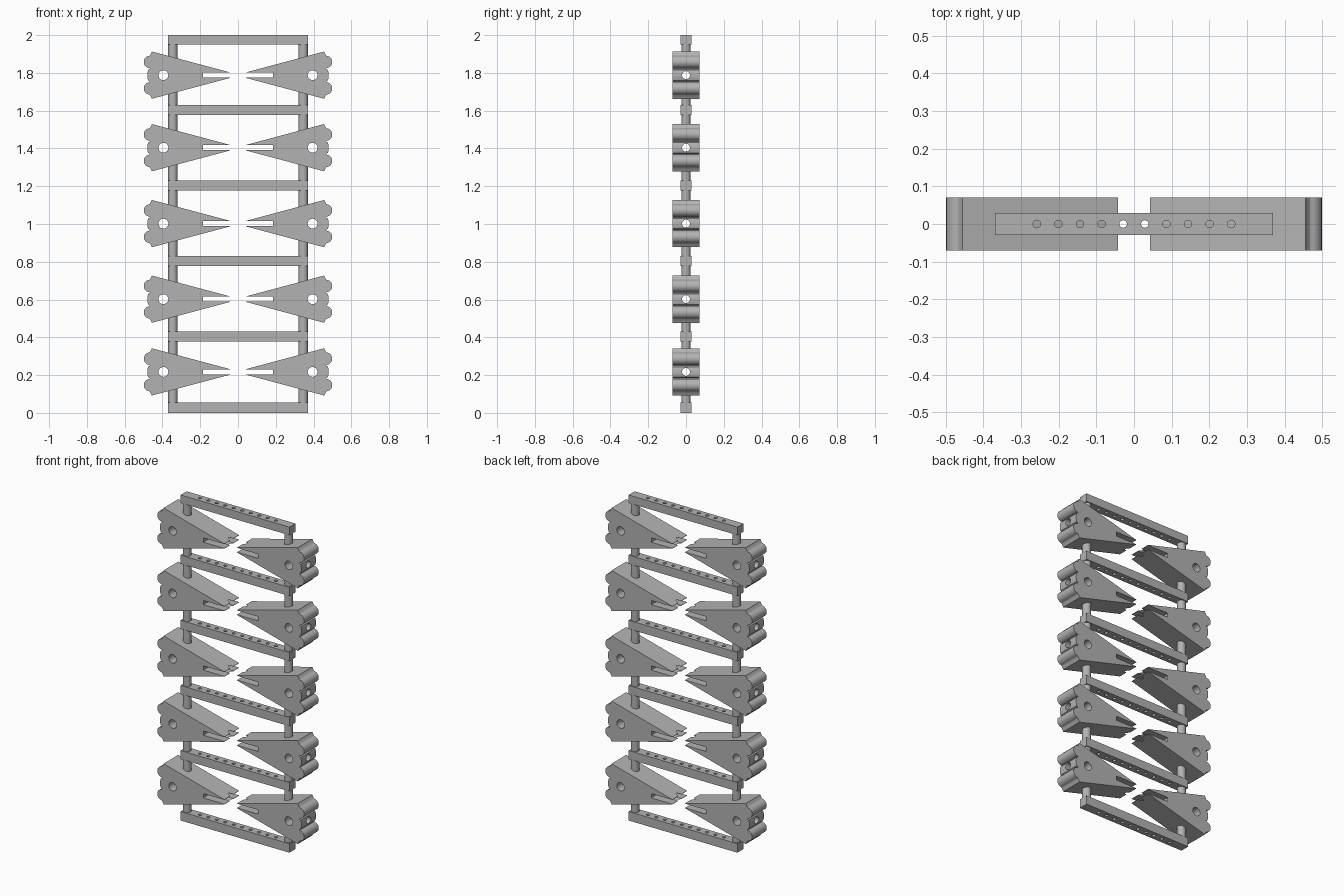
import bpy, bmesh, math
from mathutils import Matrix, Vector

cube = bpy.data.objects.get("Cube")
if cube:
    bpy.data.objects.remove(cube)

grey = bpy.data.materials.new("plain grey")
grey.use_nodes = True
GREY = (0.45, 0.45, 0.45, 1)
grey.diffuse_color = GREY
grey.node_tree.nodes["Principled BSDF"].inputs["Base Color"].default_value = GREY

POST_X, POST_R = 0.345, 0.0245
WEDGE_Z = (0.217, 0.602, 1.002, 1.404, 1.788)
BARS_Z = ((0, 0.055), (0.377, 0.43), (0.777, 0.83), (1.177, 1.23), (1.577, 1.63), (1.95, 2))


def finish(bm, name):
    bmesh.ops.recalc_face_normals(bm, faces=bm.faces[:])
    mesh = bpy.data.meshes.new(name)
    bm.to_mesh(mesh)
    bm.free()
    mesh.materials.append(grey)
    obj = bpy.data.objects.new(name, mesh)
    bpy.context.collection.objects.link(obj)
    return obj


def add_rod(bm, start, end, radius, sides=32):
    start, end = Vector(start), Vector(end)
    axis = end - start
    turn = axis.to_track_quat('Z', 'Y').to_matrix().to_4x4()
    bmesh.ops.create_cone(bm, cap_ends=True, segments=sides, radius1=radius, radius2=radius,
                          depth=axis.length, matrix=Matrix.Translation((start + end) / 2) @ turn)


def bore(obj, rods):
    """Drill every rod (start, end, radius) out of the object."""
    for rod in rods:
        bm = bmesh.new()
        add_rod(bm, *rod)
        cutter = finish(bm, "drill")
        cutter.hide_render = True
        mod = obj.modifiers.new("bore", 'BOOLEAN')
        mod.operation, mod.solver, mod.object = 'DIFFERENCE', 'EXACT', cutter
        deps = bpy.context.evaluated_depsgraph_get()
        mesh = bpy.data.meshes.new_from_object(obj.evaluated_get(deps))
        obj.modifiers.clear()
        obj.data = mesh
        bpy.data.objects.remove(cutter)


def smooth(obj):
    bpy.ops.object.select_all(action='DESELECT')
    obj.select_set(True)
    bpy.context.view_layer.objects.active = obj
    bpy.ops.object.shade_smooth_by_angle(angle=math.radians(30))


def repeat(obj, name, heights):
    """Place linked copies of a part at each height."""
    for i, z in enumerate(heights):
        part = obj if i == 0 else obj.copy()
        part.name = f"{name}_{i + 1}"
        part.location.z = z
        if i:
            bpy.context.collection.objects.link(part)


# Cross bars with a row of small holes and sockets for the posts
for i, (low, high) in enumerate(BARS_Z):
    bm = bmesh.new()
    bmesh.ops.create_cube(bm, size=1, matrix=Matrix.Translation((0, 0, (low + high) / 2))
                          @ Matrix.Diagonal((0.74, 0.058, high - low, 1)))
    bar = finish(bm, f"cross_bar_{i + 1}")
    holes = [(0.0287 * (2 * k + 1) * s, 0.01) for k in range(5) for s in (-1, 1)]
    holes += [(POST_X * s, POST_R) for s in (-1, 1)]
    bore(bar, [((x, 0, low - 0.1), (x, 0, high + 0.1), r) for x, r in holes])
    smooth(bar)

# Upper half of the wedge outline: slot end, jaw tip, outer corner, rounded lobe, outer face
lobe = [(0.466 + 0.033 * math.cos(a), 0.07 + 0.033 * math.sin(a))
        for a in (math.radians(85 - 170 * k / 14) for k in range(15))]
upper = [(0.186, 0.013), (0.043, 0.013), (0.043, 0.015), (0.456, 0.125), (0.466, 0.105)]
upper += lobe + [(0.466, 0.033), (0.476, 0.027), (0.48, 0.012)]
outline = upper + [(x, -z) for x, z in reversed(upper)]

for side, label in ((1, "left"), (-1, "right")):
    # Slotted wedges
    bm = bmesh.new()
    face = bm.faces.new([bm.verts.new((side * x, -0.071, z)) for x, z in outline])
    out = bmesh.ops.extrude_face_region(bm, geom=[face])
    bmesh.ops.translate(bm, vec=(0, 0.142, 0),
                        verts=[v for v in out["geom"] if isinstance(v, bmesh.types.BMVert)])
    wedge = finish(bm, f"{label}_wedge")
    bore(wedge, [((side * 0.395, -0.2, 0), (side * 0.395, 0.2, 0), 0.026),
                 ((side * 0.01, 0, 0), (side * 0.6, 0, 0), 0.021)])
    smooth(wedge)
    repeat(wedge, f"{label}_wedge", WEDGE_Z)

    # Upright post, drilled where the wedges' long bores cross it
    bm = bmesh.new()
    add_rod(bm, (side * POST_X, 0, 0), (side * POST_X, 0, 2), POST_R)
    post = finish(bm, f"{label}_post")
    bore(post, [((side * 0.2, 0, z), (side * 0.5, 0, z), 0.021) for z in WEDGE_Z])
    smooth(post)
